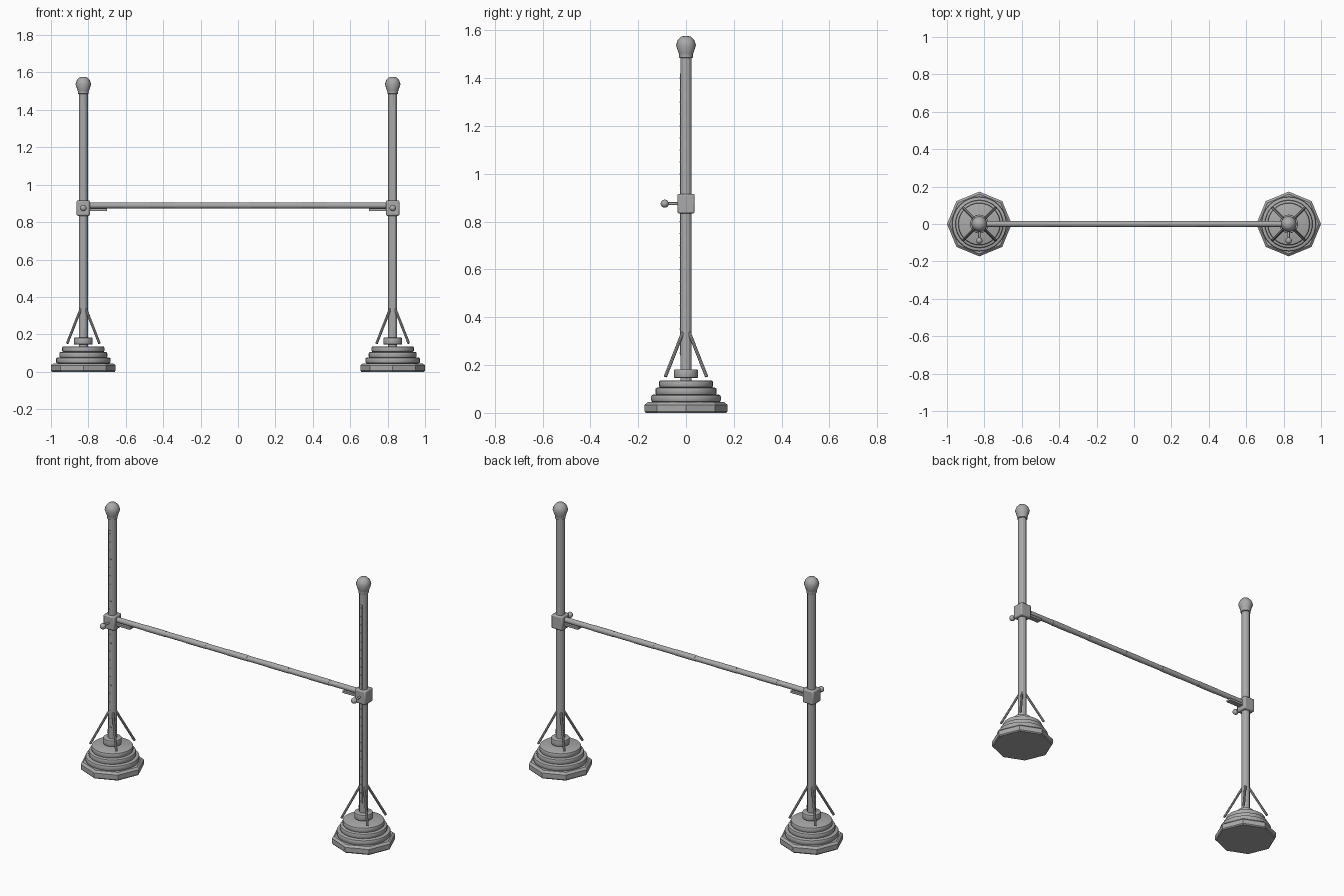
import bpy, math
from mathutils import Vector

if "Cube" in bpy.data.objects:
    bpy.data.objects.remove(bpy.data.objects["Cube"])

grey = bpy.data.materials.new("plain grey")
grey.diffuse_color = (0.4, 0.4, 0.4, 1)
grey.use_nodes = True
grey.node_tree.nodes["Principled BSDF"].inputs["Base Color"].default_value = grey.diffuse_color


def finish(ob, name, angle=35):
    ob.name = name
    ob.data.materials.clear()
    ob.data.materials.append(grey)
    bpy.ops.object.select_all(action='DESELECT')
    ob.select_set(True)
    bpy.context.view_layer.objects.active = ob
    bpy.ops.object.shade_smooth_by_angle(angle=math.radians(angle))
    return ob


def lathe(name, profile, x, sides, angle=35):
    """Spin a closed (radius, z) profile around a vertical axis at x."""
    verts, faces = [], []
    for r, z in profile:
        for i in range(sides):
            a = 2 * math.pi * i / sides
            verts.append((r * math.cos(a), r * math.sin(a), z))
    for j in range(len(profile) - 1):
        for i in range(sides):
            k = (i + 1) % sides
            faces.append((j * sides + i, j * sides + k,
                          (j + 1) * sides + k, (j + 1) * sides + i))
    faces.append(tuple(reversed(range(sides))))
    faces.append(tuple(range((len(profile) - 1) * sides, len(profile) * sides)))
    me = bpy.data.meshes.new(name)
    me.from_pydata(verts, [], faces)
    ob = bpy.data.objects.new(name, me)
    bpy.context.collection.objects.link(ob)
    ob.location.x = x
    return finish(ob, name, angle)


def rod(name, p, q, r, sides=12):
    p, q = Vector(p), Vector(q)
    bpy.ops.mesh.primitive_cylinder_add(vertices=sides, radius=r, depth=(q - p).length,
                                        location=(p + q) / 2)
    ob = bpy.context.object
    ob.rotation_euler = (q - p).to_track_quat('Z', 'Y').to_euler()
    return finish(ob, name)


def box(name, center, size, bevel=0):
    bpy.ops.mesh.primitive_cube_add(size=1, location=center)
    ob = bpy.context.object
    ob.scale = size
    bpy.ops.object.transform_apply(location=False, rotation=False, scale=True)
    if bevel:
        m = ob.modifiers.new("bevel", 'BEVEL')
        m.width, m.segments = bevel, 2
    return finish(ob, name)


def disc(r, z0, z1, b):
    """Profile of a disc with rounded rims."""
    return [(r - b, z0), (r - b * .3, z0 + b * .3), (r, z0 + b),
            (r, z1 - b), (r - b * .3, z1 - b * .3), (r - b, z1)]


for side, s in (("left", -1), ("right", 1)):
    x = 0.827 * s
    # Stepped foot
    lathe(side + "_base", [(.168, 0), (.173, .006), (.173, .034), (.160, .045)], x, 8, 20)
    for i, (r, z) in enumerate(((.146, .045), (.128, .075), (.113, .105))):
        lathe(f"{side}_step_{i + 1}", disc(r, z, z + .031, .008), x, 32)
    lathe(side + "_collar", disc(.05, .146, .182, .004), x, 24)
    # Post with finial
    lathe(side + "_post", [(.024, .13), (.024, 1.49)], x, 12, 20)
    lathe(side + "_finial", [(.024, 1.484), (.029, 1.487), (.029, 1.497), (.031, 1.505),
                             (.042, 1.538), (.034, 1.560), (.020, 1.574), (.004, 1.577)],
          x, 16, 45)
    # Diagonal braces
    for dx in (-1, 1):
        for dy in (-1, 1):
            rod(side + "_brace", (x + dx * .014, dy * .014, .335),
                (x + dx * .086, dy * .086, .152), .007, 8)
    # Measuring scale on the front of the post
    box(side + "_scale_strip", (x, -.0235, .83), (.014, .003, 1.18))
    for i in range(24):
        w = .018 if i % 5 == 0 else .012
        box(side + "_scale_mark", (x, -.025, .25 + i * .05), (w, .004, .004))
    # Sliding clamp with thumb screw and bar rest
    box(side + "_clamp", (x, 0, .875), (.072, .072, .082), .007)
    rod(side + "_screw", (x, -.03, .875), (x, -.08, .875), .006)
    bpy.ops.mesh.primitive_uv_sphere_add(segments=16, ring_count=10, radius=.017,
                                         location=(x, -.089, .875))
    finish(bpy.context.object, side + "_screw_knob", 45)
    box(side + "_bar_rest", (x - s * .08, 0, .866), (.095, .034, .014), .002)

# Crossbar with raised bands
rod("crossbar", (-.8, 0, .889), (.8, 0, .889), .0155, 16)
for i in range(-2, 3):
    rod("crossbar_band", (i * .27 - .067, 0, .889), (i * .27 + .067, 0, .889), .0168, 16)
